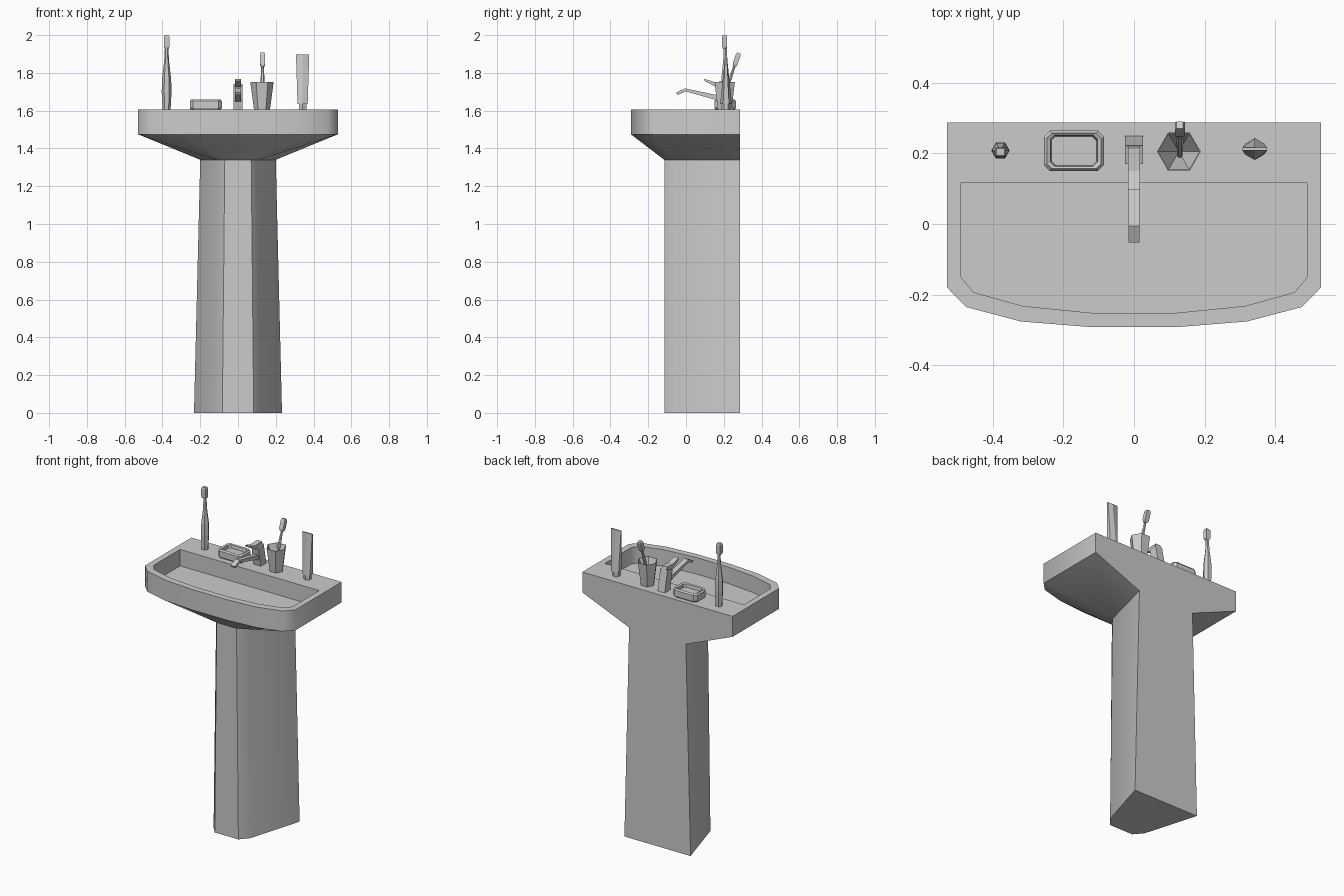
import bpy, bmesh, math
from mathutils import Matrix, Vector

if "Cube" in bpy.data.objects:
    bpy.data.objects.remove(bpy.data.objects["Cube"])


def loft(name, rings, cap0=True, cap1=True, smooth=None):
    """Skin equal-length rings of 3D points."""
    bm = bmesh.new()
    vs = [[bm.verts.new(p) for p in r] for r in rings]
    n = len(rings[0])
    for a, b in zip(vs, vs[1:]):
        for i in range(n):
            j = (i + 1) % n
            bm.faces.new((a[i], a[j], b[j], b[i]))
    if cap0:
        bm.faces.new(vs[0][::-1])
    if cap1:
        bm.faces.new(vs[-1])
    bmesh.ops.remove_doubles(bm, verts=bm.verts, dist=1e-5)
    bmesh.ops.recalc_face_normals(bm, faces=bm.faces)
    me = bpy.data.meshes.new(name)
    bm.to_mesh(me)
    bm.free()
    ob = bpy.data.objects.new(name, me)
    bpy.context.collection.objects.link(ob)
    if smooth:
        bpy.ops.object.select_all(action='DESELECT')
        ob.select_set(True)
        bpy.context.view_layer.objects.active = ob
        bpy.ops.object.shade_smooth_by_angle(angle=math.radians(smooth))
    return ob


def mirrored(half, z):
    """Closed ring from the right half (front to back)."""
    return [(x, y, z) for x, y in half] + [(-x, y, z) for x, y in reversed(half)]


def hexagon(cx, cy, z, r, turn=0, n=6):
    return [(cx + r * math.cos(turn + 2 * math.pi * i / n),
             cy + r * math.sin(turn + 2 * math.pi * i / n), z) for i in range(n)]


def rect(cx, cy, z, hx, hy, c=0.0):
    """Rectangle ring, with cut corners when c > 0."""
    if not c:
        return [(cx + sx * hx, cy + sy * hy, z) for sx, sy in ((-1, -1), (1, -1), (1, 1), (-1, 1))]
    pts = [(-hx + c, -hy), (hx - c, -hy), (hx, -hy + c), (hx, hy - c),
           (hx - c, hy), (-hx + c, hy), (-hx, hy - c), (-hx, -hy + c)]
    return [(cx + x, cy + y, z) for x, y in pts]


def extrude_x(name, profile, hx):
    return loft(name, [[(s * hx, y, z) for y, z in profile] for s in (-1, 1)])


# Pedestal
foot = [(.083, -.115), (.13, -.06), (.233, .287)]
neck = [(.07, -.115), (.112, -.06), (.2, .287)]
loft("pedestal", [mirrored(foot, 0), mirrored(neck, 1.34)], cap1=False, smooth=50)

# Basin: underside, rim and bowl
rim = [(.12, -.292), (.32, -.276), (.475, -.235), (.529, -.18), (.529, .287)]
bowl = [(.115, -.252), (.315, -.232), (.455, -.193), (.49, -.15), (.49, .117)]
under = [neck[0], neck[0], neck[1], neck[1], neck[2]]
loft("basin", [mirrored(under, 1.34), mirrored(rim, 1.475), mirrored(rim, 1.605),
               mirrored(bowl, 1.605), mirrored(bowl, 1.5)], cap0=False, smooth=48)

Z = 1.603  # deck height

# Faucet
extrude_x("faucet_body", [(.25, Z), (.195, Z), (.17, 1.725), (.222, 1.74)], .025)
extrude_x("faucet_spout", [(.2, 1.645), (0, 1.702), (-.045, 1.683), (-.052, 1.695),
                           (-.005, 1.718), (.2, 1.675)], .016)
extrude_x("faucet_lever", [(.222, 1.735), (.16, 1.725), (.098, 1.757), (.096, 1.768),
                           (.15, 1.752), (.215, 1.755)], .017)

# Soap dish with a hollow top
dx, dy = -.17, .207
loft("soap_dish", [rect(dx, dy, Z, .078, .05, .015), rect(dx, dy, 1.615, .085, .057, .017),
                   rect(dx, dy, 1.65, .085, .057, .017), rect(dx, dy, 1.66, .077, .05, .014),
                   rect(dx, dy, 1.655, .067, .044, .012), rect(dx, dy, 1.635, .064, .041, .012)])

# Cup, hollow down to a point
cx, cy = .127, .205
loft("cup", [hexagon(cx, cy, Z, .042), hexagon(cx, cy, 1.753, .062),
             hexagon(cx, cy, 1.753, .059), hexagon(cx, cy, 1.62, .004)])

# Hand toothbrush leaning back in the cup
a, b = Vector((.13, .19, 1.64)), Vector((.13, .28, 1.905))
d = (b - a).normalized()
length = (b - a).length
pose = Matrix.Translation(a) @ d.to_track_quat('Z', 'Y').to_matrix().to_4x4()
handle = loft("toothbrush_handle", [hexagon(0, 0, 0, .007), hexagon(0, 0, length * .5, .01),
                                    hexagon(0, 0, length - .06, .006)])
head = loft("toothbrush_head", [rect(0, 0, length - .075, .009, .009),
                                rect(0, 0, length - .06, .014, .013),
                                rect(0, 0, length - .012, .014, .013),
                                rect(0, 0, length, .009, .01)])
for ob in (handle, head):
    ob.data.transform(pose)

# Electric toothbrush
ex, ey = -.378, .208
loft("electric_brush_handle", [hexagon(ex, ey, z, r) for z, r in
                               ((Z, .021), (1.7, .026), (1.77, .024), (1.86, .013), (1.94, .009))])
loft("electric_brush_head", [rect(ex, ey - .004, z, hx, hy) for z, hx, hy in
                             ((1.93, .012, .01), (1.94, .015, .013), (1.99, .015, .013), (2, .011, .01))])

# Toothpaste tube: round cap, body flattening to a crimp
tx, ty = .342, .212
loft("tube_cap", [hexagon(tx, ty, Z, .023, math.pi / 6), hexagon(tx, ty, 1.635, .023, math.pi / 6)])
top = [(tx + sx * .035, ty + sy * .004, 1.897) for sx, sy in
       ((1, 1), (0, 1), (-1, 1), (-1, -1), (0, -1), (1, -1))]
loft("tube_body", [hexagon(tx, ty, 1.635, .031, math.pi / 6), top])
